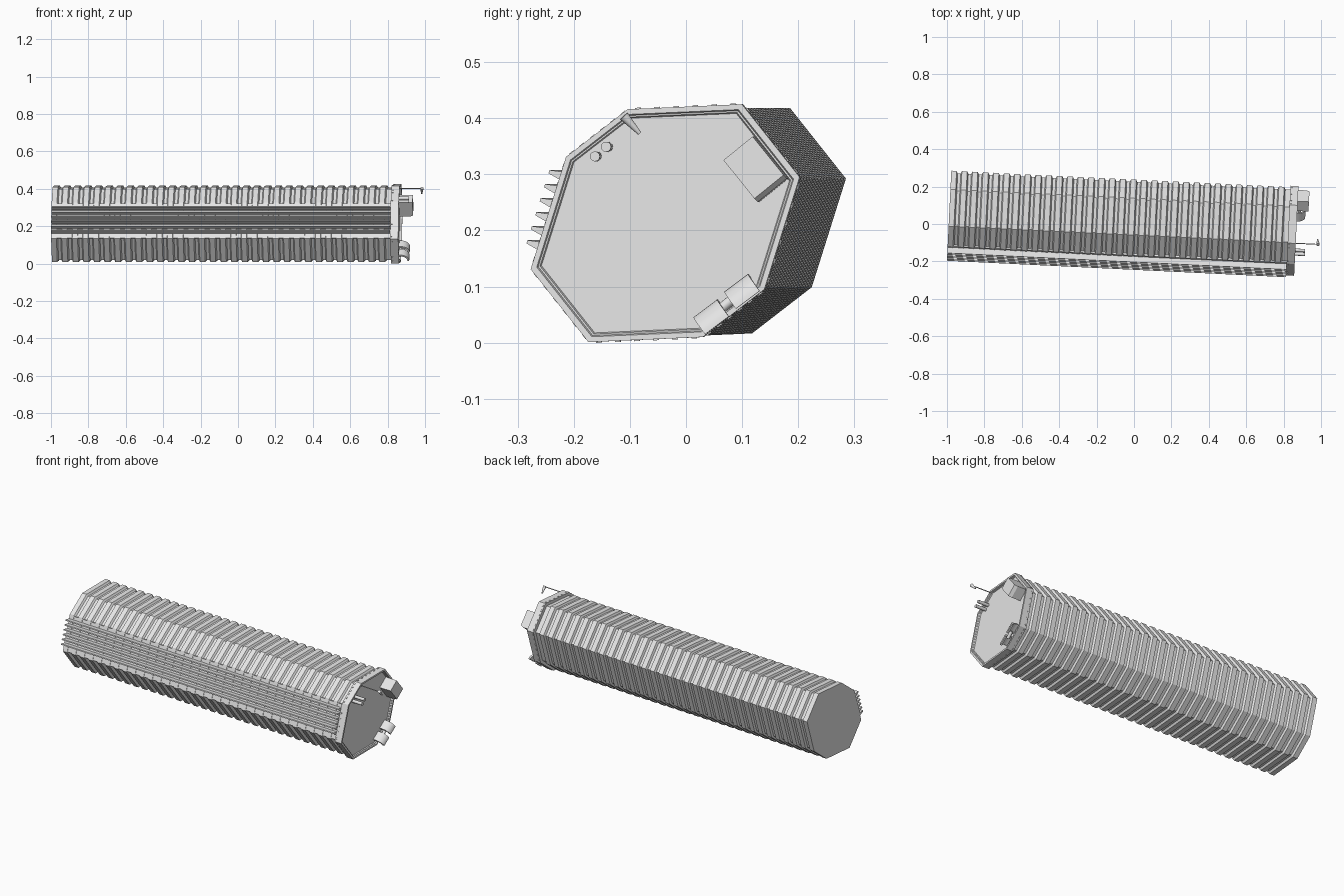
import bpy, bmesh, math
from mathutils import Vector, Matrix

if "Cube" in bpy.data.objects:
    bpy.data.objects.remove(bpy.data.objects["Cube"], do_unlink=True)

grey = bpy.data.materials.new("light grey")
grey.use_nodes = True
grey.diffuse_color = (0.8, 0.8, 0.8, 1)
grey.node_tree.nodes["Principled BSDF"].inputs["Base Color"].default_value = (0.8, 0.8, 0.8, 1)

# Local frame: x runs along the hull from its closed end, turned slightly about z
FRAME = Matrix.Translation((-0.988, 0.053, 0.213)) @ Matrix.Rotation(math.radians(-2.78), 4, 'Z')
LENGTH = 1.858
CAP_START = 1.815

# Half of the elongated octagon (y, z); the other half is its point reflection
half = [(0.137, 0.212), (0.24, 0.082), (0.177, -0.118), (0.067, -0.203)]
OCT = [Vector(p) for p in half] + [-Vector(p) for p in half]


def finish(name, bm):
    bmesh.ops.recalc_face_normals(bm, faces=bm.faces)
    mesh = bpy.data.meshes.new(name)
    bm.to_mesh(mesh)
    bm.free()
    mesh.materials.append(grey)
    ob = bpy.data.objects.new(name, mesh)
    ob.matrix_world = FRAME
    bpy.context.collection.objects.link(ob)
    return ob


def skin(bm, rings):
    """Bridge equal rings of points and close both ends."""
    vs = [[bm.verts.new(p) for p in ring] for ring in rings]
    n = len(vs[0])
    for a, b in zip(vs, vs[1:]):
        for i in range(n):
            bm.faces.new((a[i], a[(i + 1) % n], b[(i + 1) % n], b[i]))
    bm.faces.new(vs[0])
    bm.faces.new(vs[-1])


def loft(name, stations):
    """Octagon sections given as (distance along hull, scale)."""
    bm = bmesh.new()
    skin(bm, [[(a, p.x * s, p.y * s) for p in OCT] for a, s in stations])
    return finish(name, bm)


def extrude(name, pts, origin, u, v, w):
    """Extrude a flat outline, drawn along u and v, by the vector w."""
    o, u, v, w = Vector(origin), Vector(u), Vector(v), Vector(w)
    base = [o + u * p + v * q for p, q in pts]
    bm = bmesh.new()
    skin(bm, [base, [p + w for p in base]])
    return finish(name, bm)


def rod(name, start, end, r1, r2, sides=12):
    """Straight round bar or taper."""
    start, end = Vector(start), Vector(end)
    q = (end - start).to_track_quat('Z', 'Y')
    bm = bmesh.new()
    skin(bm, [[c + q @ Vector((r * math.cos(t), r * math.sin(t), 0))
               for t in [2 * math.pi * i / sides for i in range(sides)]]
              for c, r in ((start, r1), (end, r2))])
    ob = finish(name, bm)
    for f in ob.data.polygons:
        f.use_smooth = len(f.vertices) == 4
    return ob


# Ribbed hull
RIBS = 32
HIGH, LOW = 0.968, 0.915
pitch = (CAP_START - 0.005) / RIBS
stations = []
for i in range(RIBS):
    a = i * pitch
    stations += [(a, HIGH), (a + pitch * 0.5, HIGH), (a + pitch * 0.62, LOW), (a + pitch * 0.9, LOW)]
stations.append((CAP_START + 0.005, LOW))
loft("ribbed_hull", stations)

# End cap with raised rim and recessed panel
loft("end_cap", [(CAP_START, 0.9), (CAP_START, 1), (LENGTH, 1), (LENGTH, 0.955),
                 (LENGTH - 0.006, 0.945), (LENGTH - 0.006, 0.932), (LENGTH - 0.012, 0.922)])

# Small bolts around the rear edge of the cap
bm = bmesh.new()
for i in range(8):
    p, q = OCT[i], OCT[(i + 1) % 8]
    d = (q - p).normalized()
    angle = math.atan2(d.y, d.x)
    for k in range(6):
        c = p.lerp(q, (k + 0.5) / 6)
        m = (Matrix.Translation((CAP_START + 0.008, c.x, c.y)) @ Matrix.Rotation(angle, 4, 'X')
             @ Matrix.Diagonal((0.006, 0.01, 0.004, 1)))
        bmesh.ops.create_cube(bm, size=1, matrix=m)
finish("cap_bolts", bm)

# Lengthwise fins along the front face
low, high = OCT[5] * 0, OCT[6]
low, high = -OCT[1], -OCT[2]
along = (high - low).normalized()
out = Vector((-along.y, along.x))
span = (high - low).length
FINS = 6
outline = [(0.008, -0.02), (0.008, 0)]
for i in range(FINS):
    c = 0.044 + i * 0.0262
    outline += [(c - 0.010, 0), (c - 0.003, 0.031), (c + 0.003, 0.031), (c + 0.008, 0)]
outline += [(span - 0.008, 0), (span - 0.008, -0.02)]
base = low - out * 0.008
extrude("front_fins", outline, (0, base.x, base.y), (0, *along), (0, *out), (CAP_START, 0, 0))

# Hooded box on the cap
u, v = Vector((0.778, 0.628)), Vector((0.628, -0.778))
c = Vector((0.163, 0.096)) - u * 0.0335
extrude("hood_box", [(-0.02, -0.048), (0.06, -0.048), (0.06, 0.04), (0.042, 0.048), (-0.02, 0.048)],
        (LENGTH, c.x, c.y), (1, 0, 0), (0, *v), (0, *(u * 0.067)))

# Pair of curved hooks near the lower rim
e, n = Vector((0.8, 0.6)), Vector((0.6, -0.8))


def arc(radius_a, radius_r):
    return [(radius_a * math.sin(t), 0.019 - radius_r * math.cos(t))
            for t in [math.pi / 2 * i / 8 for i in range(9)]]


hook = [(-0.014, -0.019)] + arc(0.044, 0.038) + arc(0.034, 0.028)[::-1] + [(-0.014, -0.009)]
for side, centre in (("lower", (0.083, -0.167)), ("upper", (0.138, -0.1215))):
    c = Vector(centre) - e * 0.0265
    ob = extrude(side + "_hook", hook, (LENGTH, c.x, c.y), (1, 0, 0), (0, *n), (0, *(e * 0.053)))
    bpy.ops.object.select_all(action='DESELECT')
    ob.select_set(True)
    bpy.context.view_layer.objects.active = ob
    bpy.ops.object.shade_smooth_by_angle(angle=math.radians(30))
rod("hook_pin", (LENGTH + 0.012, 0.095, -0.157), (LENGTH + 0.012, 0.126, -0.131), 0.009, 0.009)

# Twin pegs
for name, y, z in (("lower_peg", -0.123, 0.119), ("upper_peg", -0.103, 0.136)):
    rod(name, (LENGTH - 0.02, y, z), (LENGTH + 0.052, y, z), 0.009, 0.009)

# Thin boom with a drooping tapered tip
rod("boom", (LENGTH - 0.015, -0.066, 0.189), (1.978, -0.066, 0.189), 0.0025, 0.0025, 8)
rod("boom_tip", (1.978, -0.068, 0.191), (1.974, -0.04, 0.16), 0.009, 0.0035)
